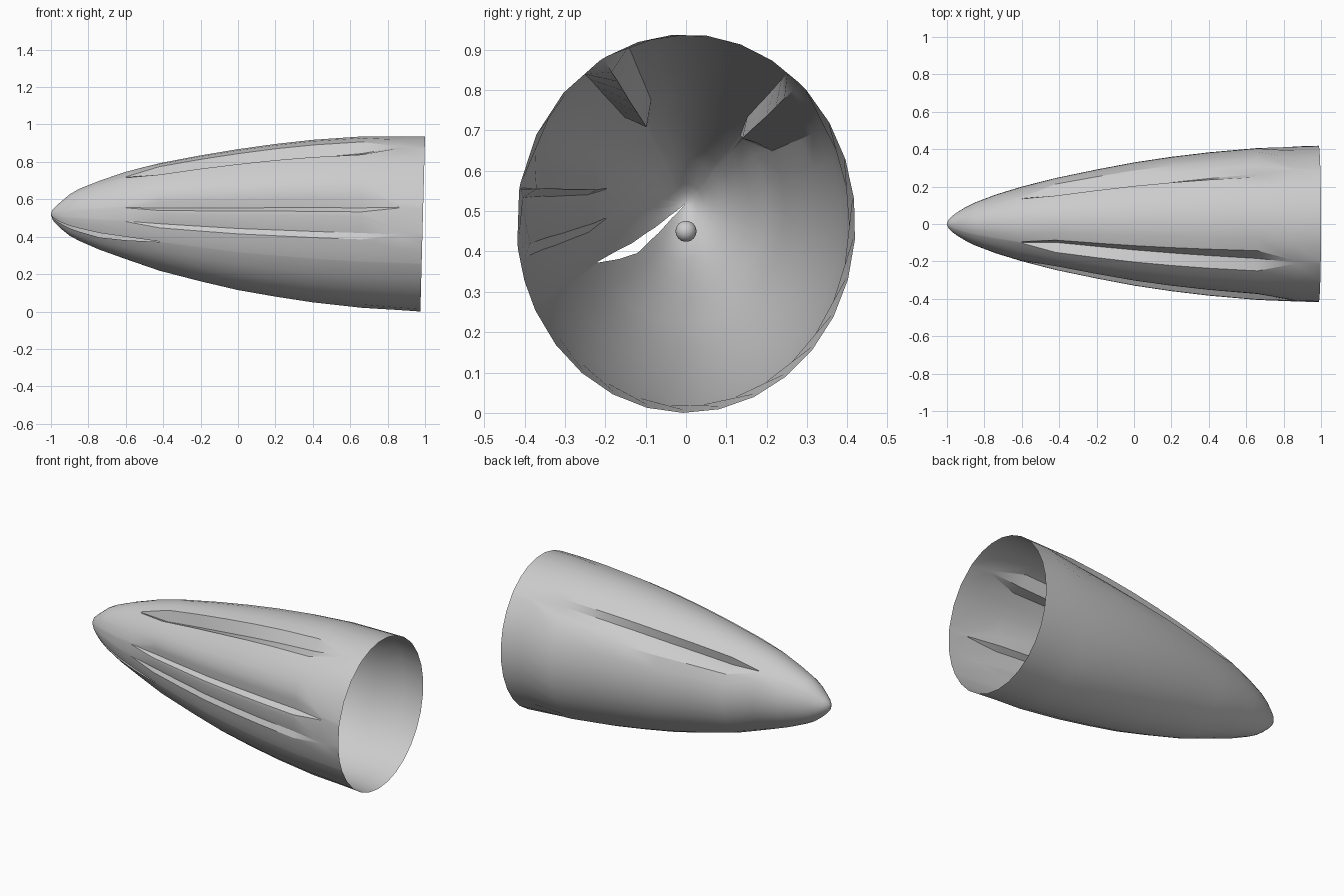
import bpy, bmesh
from math import sin, cos, radians

cube = bpy.data.objects.get("Cube")
if cube:
    bpy.data.objects.remove(cube, do_unlink=True)

grey = bpy.data.materials.new("plain grey")
grey.use_nodes = True
colour = (0.6, 0.6, 0.6, 1)
grey.diffuse_color = colour
grey.node_tree.nodes["Principled BSDF"].inputs["Base Color"].default_value = colour

# Shell outline: x, half width, bottom, top
OUTLINE = [
    (-1, 0.004, 0.516, 0.524), (-0.99, 0.024, 0.488, 0.547), (-0.97, 0.045, 0.465, 0.567),
    (-0.94, 0.066, 0.437, 0.593), (-0.9, 0.09, 0.405, 0.627), (-0.85, 0.115, 0.378, 0.656),
    (-0.74, 0.157, 0.33, 0.7), (-0.6, 0.2, 0.28, 0.748), (-0.42, 0.246, 0.217, 0.793),
    (-0.2, 0.292, 0.16, 0.835), (0, 0.33, 0.113, 0.868), (0.2, 0.36, 0.078, 0.896),
    (0.4, 0.384, 0.047, 0.918), (0.66, 0.407, 0.018, 0.936), (0.86, 0.416, 0.008, 0.938),
    (1, 0.42, 0, 0.938)]

# Creases: edge, valley, edge (degrees from the top toward the front), valley radius at each end
CREASES = [
    (-60, -43, -38, 0.83, 0.96),
    (20.5, 29.5, 38, 0.81, 0.92),
    (66, 79.5, 83, 0.91, 0.925),
    (86, 97.5, 101.5, 0.94, 0.955)]


def ramp(x, points):
    """Piecewise linear value at x."""
    for (x0, v0), (x1, v1) in zip(points, points[1:]):
        if x <= x1:
            return v0 + (v1 - v0) * max(0, (x - x0) / (x1 - x0))
    return points[-1][1]


def ring_columns(x):
    """Angle and radius factor of every column at station x."""
    w = ramp(x, [(-0.6, 0), (-0.42, 1), (0.66, 1), (0.86, 0)])
    spread = 0.15 + 0.85 * w
    keys = []
    for e0, valley, e1, front, back in CREASES:
        r = ramp(x, [(-0.42, front), (0.66, back)])
        keys += [(valley + (e0 - valley) * spread, 1), (valley, 1 - (1 - r) * w),
                 (valley + (e1 - valley) * spread, 1)]
    # Slit lips
    gap = ramp(x, [(-1, 1), (-0.74, 1), (-0.42, 0.05)])
    lip = ramp(x, [(-0.74, 121), (-0.42, 117)])
    keys += [(lip, 1), (lip + 9 * gap, 1)]
    keys.append((keys[0][0] + 360, 1))
    # Fill the wide spans with plain columns; the crease sides stay flat
    columns = []
    fills = {2: 6, 5: 3, 11: 2, 13: 16}
    for i in range(len(keys) - 1):
        (t0, r0), (t1, r1) = keys[i], keys[i + 1]
        n = fills.get(i, 1)
        if i in (0, 6):
            n = 2
        for k in range(n):
            f = k / n
            columns.append((t0 + (t1 - t0) * f, r0 + (r1 - r0) * f, i == 12))
    return columns


# Hollow pointed shell, open at the wide end
bm = bmesh.new()
rings = []
for x, a, lo, hi in OUTLINE:
    ring = []
    for t, r, _ in ring_columns(x):
        y = -a * r * sin(radians(t))
        z = (lo + hi) / 2 + (hi - lo) / 2 * r * cos(radians(t))
        slant = 0.025 * (1 - z / 0.938) if x == 1 else 0
        ring.append(bm.verts.new((x - slant, y, z)))
    rings.append(ring)

slit = [c[2] for c in ring_columns(0)]
count = len(slit)
for s, (r0, r1) in enumerate(zip(rings, rings[1:])):
    for i in range(count):
        j = (i + 1) % count
        if slit[i] and OUTLINE[s + 1][0] <= -0.42:
            continue  # the open slit near the nose
        bm.faces.new((r0[i], r0[j], r1[j], r1[i]))
bm.faces.new(rings[0])
bmesh.ops.recalc_face_normals(bm, faces=bm.faces)
mesh = bpy.data.meshes.new("nose_shell")
bm.to_mesh(mesh)
bm.free()
shell = bpy.data.objects.new("nose_shell", mesh)
bpy.context.collection.objects.link(shell)

# Small ball inside
bpy.ops.mesh.primitive_uv_sphere_add(segments=24, ring_count=12, radius=0.026, location=(0, 0, 0.45))
ball = bpy.context.object
ball.name = "inner_ball"

for ob in (shell, ball):
    ob.data.materials.append(grey)
    bpy.ops.object.select_all(action='DESELECT')
    ob.select_set(True)
    bpy.context.view_layer.objects.active = ob
    bpy.ops.object.shade_smooth_by_angle(angle=radians(28))
